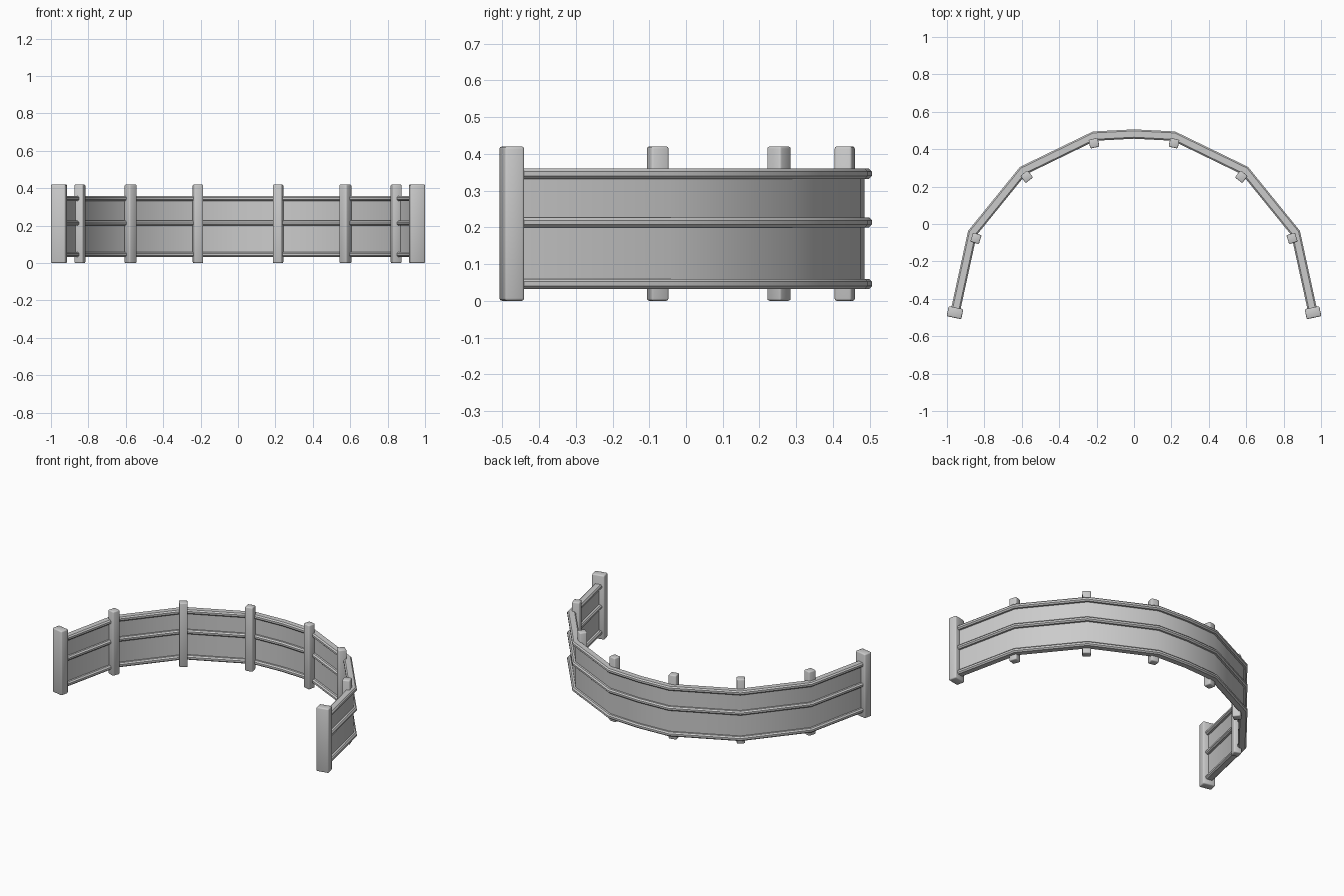
import bpy, bmesh
from math import radians
from mathutils import Vector

if "Cube" in bpy.data.objects:
    bpy.data.objects.remove(bpy.data.objects["Cube"])

# Centre line of the fence in plan (right half, then mirrored)
half = [(0, .481), (.213, .470), (.594, .285), (.864, -.048), (.957, -.474)]
path = [Vector((-x, y)) for x, y in reversed(half[1:])] + [Vector(p) for p in half]


def finish(name, bm, smooth=40):
    bmesh.ops.recalc_face_normals(bm, faces=bm.faces)
    me = bpy.data.meshes.new(name)
    bm.to_mesh(me)
    bm.free()
    ob = bpy.data.objects.new(name, me)
    bpy.context.collection.objects.link(ob)
    bpy.ops.object.select_all(action='DESELECT')
    ob.select_set(True)
    bpy.context.view_layer.objects.active = ob
    bpy.ops.object.shade_smooth_by_angle(angle=radians(smooth))
    return ob


def sweep(name, profile):
    """Sweep an (offset, z) profile along the path with mitred corners."""
    bm = bmesh.new()
    rings = []
    for i, p in enumerate(path):
        a = (p - path[i - 1]).normalized() if i else None
        b = (path[i + 1] - p).normalized() if i + 1 < len(path) else None
        a, b = a or b, b or a
        n = Vector((-a.y - b.y, a.x + b.x)).normalized()
        n /= n.dot(Vector((-a.y, a.x)))
        rings.append([bm.verts.new((*(p + n * o), z)) for o, z in profile])
    k = len(profile)
    for r, s in zip(rings, rings[1:]):
        for j in range(k):
            bm.faces.new((r[j], r[(j + 1) % k], s[(j + 1) % k], s[j]))
    bm.faces.new(rings[0])
    bm.faces.new(rings[-1])
    return finish(name, bm)


def post(name, x, y, w, d, angle, bevel):
    bm = bmesh.new()
    bmesh.ops.create_cube(bm, size=1)
    bmesh.ops.scale(bm, vec=(w, d, .42), verts=bm.verts)
    bmesh.ops.bevel(bm, geom=bm.edges[:], offset=bevel, segments=2,
                    profile=.5, affect='EDGES')
    ob = finish(name, bm, 50)
    ob.location = (x, y, .21)
    ob.rotation_euler.z = radians(angle)


# Thin panel
sweep("panel", [(-.005, .045), (.005, .045), (.005, .345), (-.005, .345)])

# Three chamfered rails
w, c = .025, .008
for name, z0, z1 in (("bottom_rail", .032, .06), ("middle_rail", .2, .227),
                     ("top_rail", .332, .36)):
    sweep(name, [(-w + c, z0), (w - c, z0), (w, z0 + c), (w, z1 - c),
                 (w - c, z1), (-w + c, z1), (-w, z1 - c), (-w, z0 + c)])

# Inner posts and wide end posts on both sides
for side, s in (("right", 1), ("left", -1)):
    for i, (x, y, a) in enumerate([(.214, .432, -12), (.574, .253, -38), (.845, -.077, -72)]):
        post(f"inner_post_{side}_{i + 1}", s * x, y, .05, .048, s * a, .006)
    post(f"end_post_{side}", s * .957, -.474, .08, .055, s * 12, .007)
